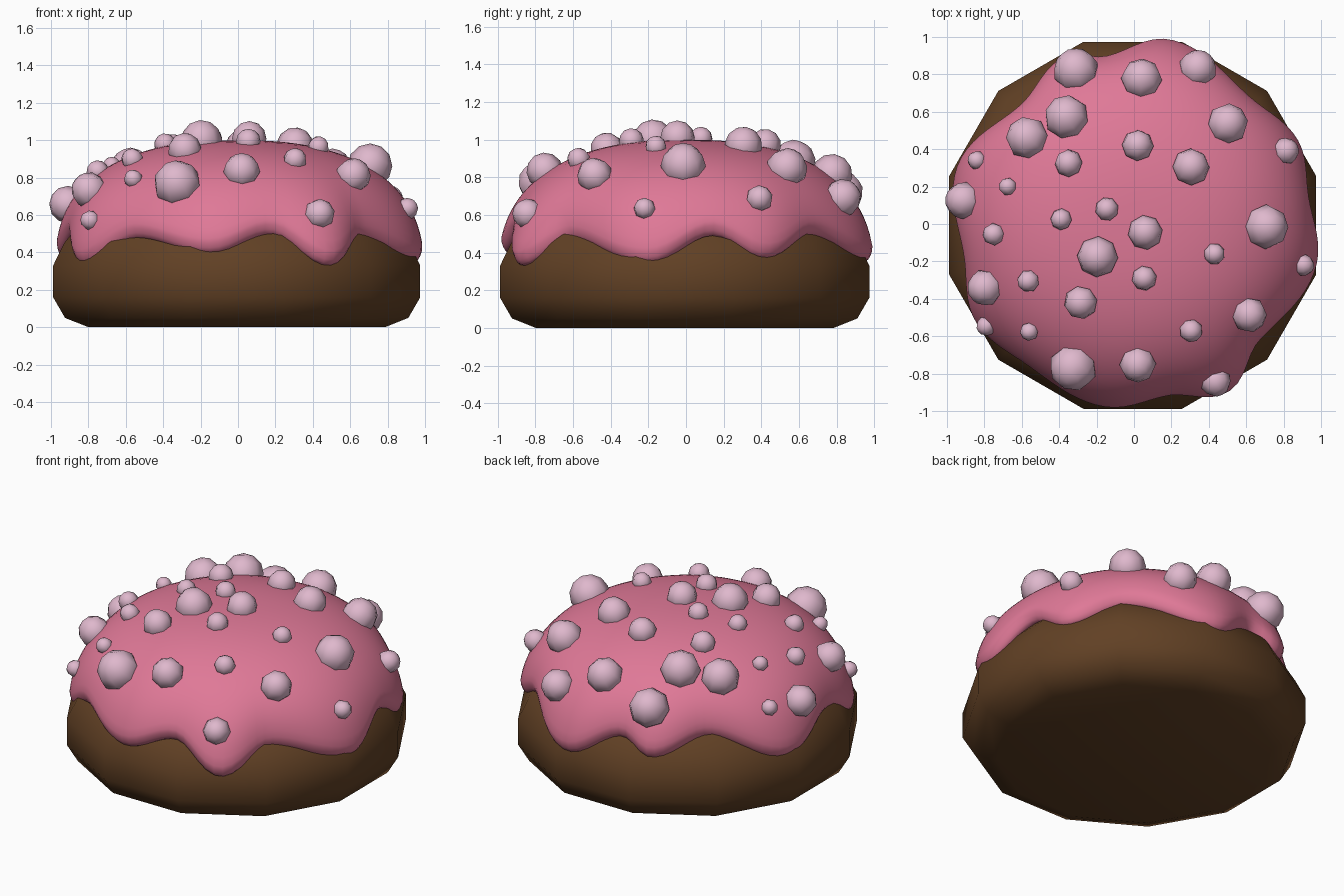
import bpy, bmesh, math
from mathutils import Vector, Matrix

if "Cube" in bpy.data.objects:
    bpy.data.objects.remove(bpy.data.objects["Cube"])


def material(name, rgb):
    m = bpy.data.materials.new(name)
    m.diffuse_color = (*rgb, 1)
    m.use_nodes = True
    m.node_tree.nodes["Principled BSDF"].inputs["Base Color"].default_value = m.diffuse_color
    return m


def finish(bm, name, mat):
    bmesh.ops.recalc_face_normals(bm, faces=bm.faces)
    me = bpy.data.meshes.new(name)
    bm.to_mesh(me)
    bm.free()
    me.materials.append(mat)
    ob = bpy.data.objects.new(name, me)
    bpy.context.collection.objects.link(ob)
    me.polygons.foreach_set("use_smooth", [True] * len(me.polygons))
    return ob


def loft(bm, rings):
    """Skin closed rings of points and cap both ends."""
    loops = [[bm.verts.new(p) for p in ring] for ring in rings]
    n = len(loops[0])
    for a, b in zip(loops, loops[1:]):
        for i in range(n):
            j = (i + 1) % n
            bm.faces.new((a[i], a[j], b[j], b[i]))
    bm.faces.new(loops[0])
    bm.faces.new(loops[-1])


brown = material("chocolate brown", (0.12, 0.052, 0.018))
pink = material("icing pink", (0.74, 0.19, 0.31))
pale = material("pale pink", (0.74, 0.48, 0.61))

# Cake base: twelve-sided turned profile (radius, height)
profile = [(0.82, 0), (0.95, 0.05), (1.016, 0.16), (1.016, 0.33),
           (0.955, 0.45), (0.87, 0.55), (0.6, 0.7)]
bm = bmesh.new()
loft(bm, [[(r * math.cos(math.radians(15 + 30 * k)) - 0.007,
            r * math.sin(math.radians(15 + 30 * k)) - 0.007, z)
           for k in range(12)] for r, z in profile])
cake = finish(bm, "cake_base", brown)
bpy.context.view_layer.objects.active = cake
cake.select_set(True)
bpy.ops.object.shade_smooth_by_angle(angle=math.radians(50))
cake.select_set(False)

# Icing: rounded dome whose rim drips; keys are (degrees, rim height, rim radius)
EXP, BASE, RISE = 2.4, 0.3, 0.7
rim = [(9, .49, .945), (26, .37, .985), (48, .49, .92), (79, .35, 1.005),
       (100, .50, .91), (112, .42, .97), (133, .52, .88), (163, .36, .995),
       (190, .48, .925), (212, .335, .995), (234, .475, .945), (261, .395, .99),
       (281, .495, .935), (299, .33, 1.03), (317, .465, .915), (348, .345, 1.0)]


def rim_at(deg):
    keys = [(rim[-1][0] - 360, *rim[-1][1:])] + rim + [(rim[0][0] + 360, *rim[0][1:])]
    for a, b in zip(keys, keys[1:]):
        if a[0] <= deg <= b[0]:
            t = (1 - math.cos(math.pi * (deg - a[0]) / (b[0] - a[0]))) / 2
            return a[1] + (b[1] - a[1]) * t, a[2] + (b[2] - a[2]) * t


def icing_column(deg):
    low, rad = rim_at(deg)
    end = math.asin(((low + 0.08 - BASE) / RISE) ** (EXP / 2))
    stretch = rad / math.cos(end) ** (2 / EXP)
    pts = []
    for i in range(1, 23):
        t = i / 22
        phi = math.pi / 2 + (end - math.pi / 2) * t
        r = math.cos(phi) ** (2 / EXP) * (1 + (stretch - 1) * t ** 4)
        pts.append((r, BASE + RISE * math.sin(phi) ** (2 / EXP)))
    # rolled-under lip
    pts += [(rad - d, low + h) for d, h in
            ((.002, .055), (.01, .03), (.022, .01), (.04, 0), (.07, .005), (.12, .03))]
    a = math.radians(deg)
    return [(r * math.cos(a), r * math.sin(a), z) for r, z in pts]


SEG = 120
bm = bmesh.new()
loft(bm, list(zip(*[icing_column(360 * k / SEG) for k in range(SEG)])))
finish(bm, "icing", pink)

# Sprinkle balls half sunk in the icing: (x, y, radius)
balls = [(-.31, .82, .122), (.04, .775, .11), (.34, .83, .102), (-.36, .57, .12),
         (-.57, .46, .115), (.02, .42, .085), (.5, .535, .11), (.81, .39, .072),
         (.305, .305, .1), (-.35, .325, .075), (-.84, .34, .05), (-.675, .2, .048),
         (-.91, .125, .1), (-.75, -.055, .06), (-.39, .025, .058), (-.145, .08, .063),
         (.06, -.045, .093), (-.195, -.175, .11), (.055, -.29, .067), (.43, -.16, .058),
         (.705, -.015, .12), (.905, -.22, .058), (-.795, -.34, .098), (-.565, -.305, .06),
         (-.285, -.42, .09), (-.79, -.545, .053), (-.56, -.575, .05), (-.325, -.765, .128),
         (.02, -.75, .098), (.305, -.57, .063), (.615, -.485, .095), (.435, -.84, .083)]
bm = bmesh.new()
for x, y, s in balls:
    r = math.hypot(x, y)
    h = (1 - r ** EXP) ** (1 / EXP)
    slope = r ** (EXP - 1)
    normal = Vector((x / r * slope, y / r * slope, h ** (EXP - 1) / RISE))
    place = (Matrix.Translation((x, y, BASE + RISE * h + 0.01))
             @ normal.to_track_quat('Z', 'Y').to_matrix().to_4x4())
    bmesh.ops.create_uvsphere(bm, u_segments=8, v_segments=6, radius=s, matrix=place)
finish(bm, "sprinkles", pale)
